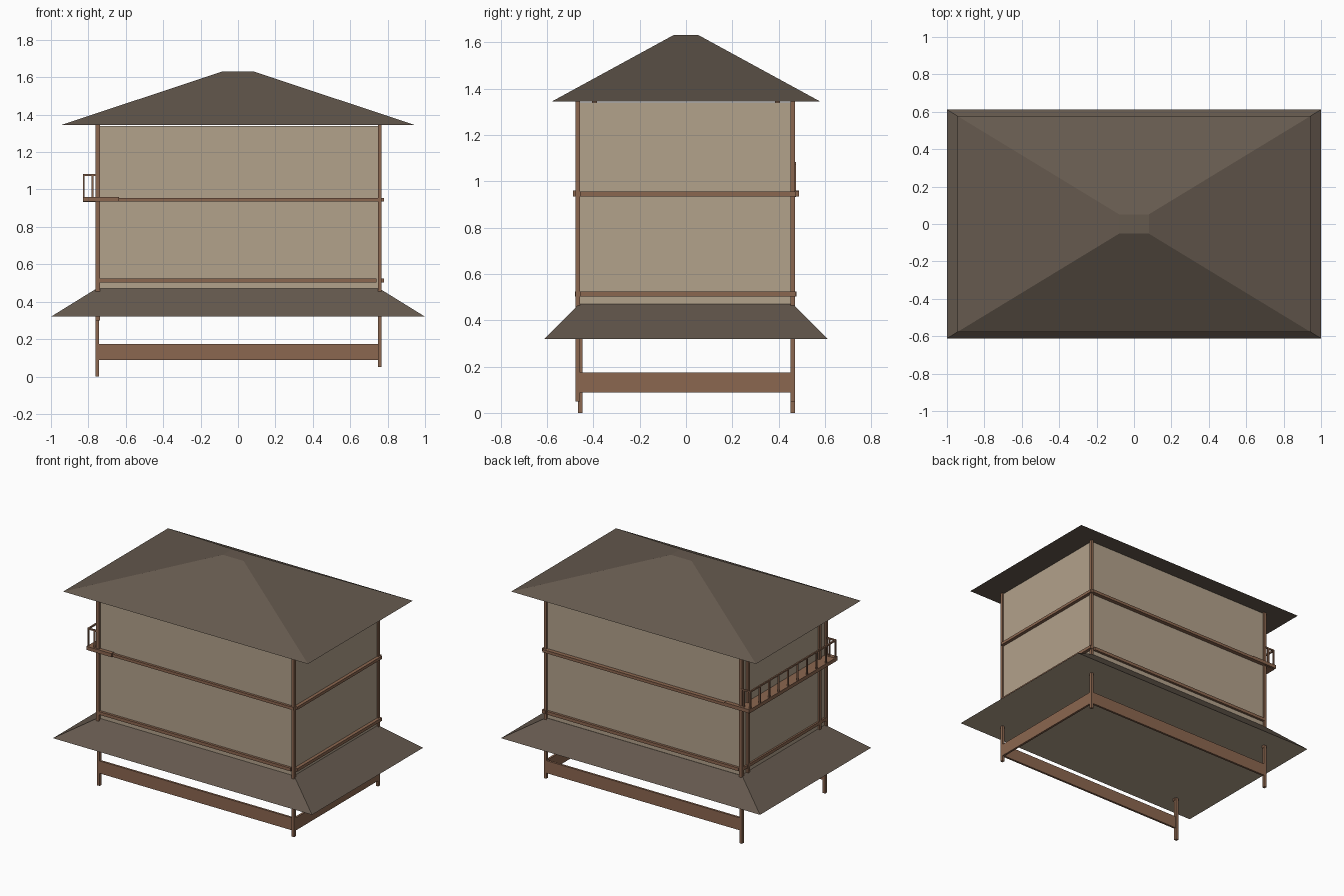
import bpy
import bmesh

cube = bpy.data.objects.get("Cube")
if cube:
    bpy.data.objects.remove(cube, do_unlink=True)


def material(name, color):
    mat = bpy.data.materials.new(name)
    mat.use_nodes = True
    rgba = (*color, 1)
    mat.diffuse_color = rgba
    mat.node_tree.nodes["Principled BSDF"].inputs["Base Color"].default_value = rgba
    return mat


PLASTER = material("tan plaster", (0.45, 0.36, 0.26))
WOOD = material("brown wood", (0.26, 0.135, 0.08))
ROOF = material("dark roof", (0.13, 0.10, 0.076))


def finish(name, bm, *mats):
    bmesh.ops.recalc_face_normals(bm, faces=bm.faces)
    mesh = bpy.data.meshes.new(name)
    bm.to_mesh(mesh)
    bm.free()
    for mat in mats:
        mesh.materials.append(mat)
    obj = bpy.data.objects.new(name, mesh)
    bpy.context.collection.objects.link(obj)
    return obj


def box(name, x, y, z, mat=WOOD):
    """Box from its (low, high) span on each axis."""
    bm = bmesh.new()
    bmesh.ops.create_cube(bm, size=1)
    for v in bm.verts:
        v.co = [span[0] if c < 0 else span[1] for c, span in zip(v.co, (x, y, z))]
    return finish(name, bm, mat)


def hip_roof(name, base, top, z, under):
    """Tapered roof block with its own underside colour."""
    bm = bmesh.new()
    bmesh.ops.create_cube(bm, size=2)
    for v in bm.verts:
        hx, hy = top if v.co.z > 0 else base
        v.co = (v.co.x * hx, v.co.y * hy, z[1] if v.co.z > 0 else z[0])
    bm.normal_update()
    for f in bm.faces:
        f.material_index = 1 if f.normal.z < -0.9 else 0
    return finish(name, bm, ROOF, under)


# Roofs and walls
EAVE = 1.345
hip_roof("upper_roof", (0.945, 0.578), (0.08, 0.052), (EAVE, 1.632), ROOF)
hip_roof("lower_roof", (1.0, 0.612), (0.757, 0.462), (0.32, 0.47), PLASTER)
box("walls", (-0.748, 0.757), (-0.462, 0.46), (0.46, 1.34), PLASTER)

# Corner posts, the balcony side reaching lower
for end, depth in (("front", (-0.477, -0.457)), ("back", (0.451, 0.471))):
    box(f"{end}_left_post", (0.749, 0.767), depth, (0.05, EAVE))
    box(f"{end}_right_post", (-0.762, -0.739), depth, (0.3, EAVE))
    foot = (-0.467, -0.447) if end == "front" else depth
    box(f"{end}_right_foot", (-0.762, -0.742), foot, (0, 0.33))

# Foundation beams on three sides
box("front_ground_beam", (-0.742, 0.75), (-0.467, -0.452), (0.088, 0.175))
box("back_ground_beam", (-0.742, 0.75), (0.453, 0.468), (0.088, 0.175))
box("left_ground_beam", (0.75, 0.765), (-0.457, 0.451), (0.088, 0.175))

# Wall rails
for level, z in (("lower", (0.503, 0.525)), ("middle", (0.935, 0.955))):
    out = 0.477 if level == "lower" else 0.488
    reach = 0.74 if level == "lower" else 0.765
    box(f"front_{level}_rail", (-reach, reach), (-0.479, -0.46), z)
    box(f"back_{level}_rail", (-reach, reach), (0.458, out), z)
    box(f"left_{level}_rail", (0.755, 0.78), (-0.457, 0.475), z)
box("right_lower_rail", (-0.76, -0.74), (-0.457, 0.451), (0.503, 0.525))

# Posts framing the balcony opening
for side, y in (("front", -0.395), ("back", 0.395)):
    box(f"{side}_opening_post", (-0.762, -0.742), (y - 0.01, y + 0.01), (0.46, EAVE))

# Balcony floor, its end brackets and railing
DECK, RAIL = 0.958, 1.083
box("balcony_floor", (-0.83, -0.74), (-0.475, 0.475), (0.933, DECK))
for end, s in (("front", -1), ("back", 1)):
    box(f"{end}_balcony_bracket", (-0.83, -0.635),
        sorted((s * 0.458, s * 0.488)), (0.935, 0.96))
    ends = sorted((s * 0.465, s * 0.475))
    box(f"{end}_balcony_handrail", (-0.828, -0.755), ends, (RAIL - 0.01, RAIL))
    box(f"{end}_railing_post", (-0.783, -0.773), ends, (DECK, RAIL))
box("balcony_handrail", (-0.83, -0.82), (-0.475, 0.475), (RAIL - 0.01, RAIL))
COUNT = 10
for i in range(COUNT):
    y = -0.47 + 0.94 * i / (COUNT - 1)
    box(f"baluster_{i + 1}", (-0.83, -0.82), (y - 0.005, y + 0.005), (DECK, RAIL))
